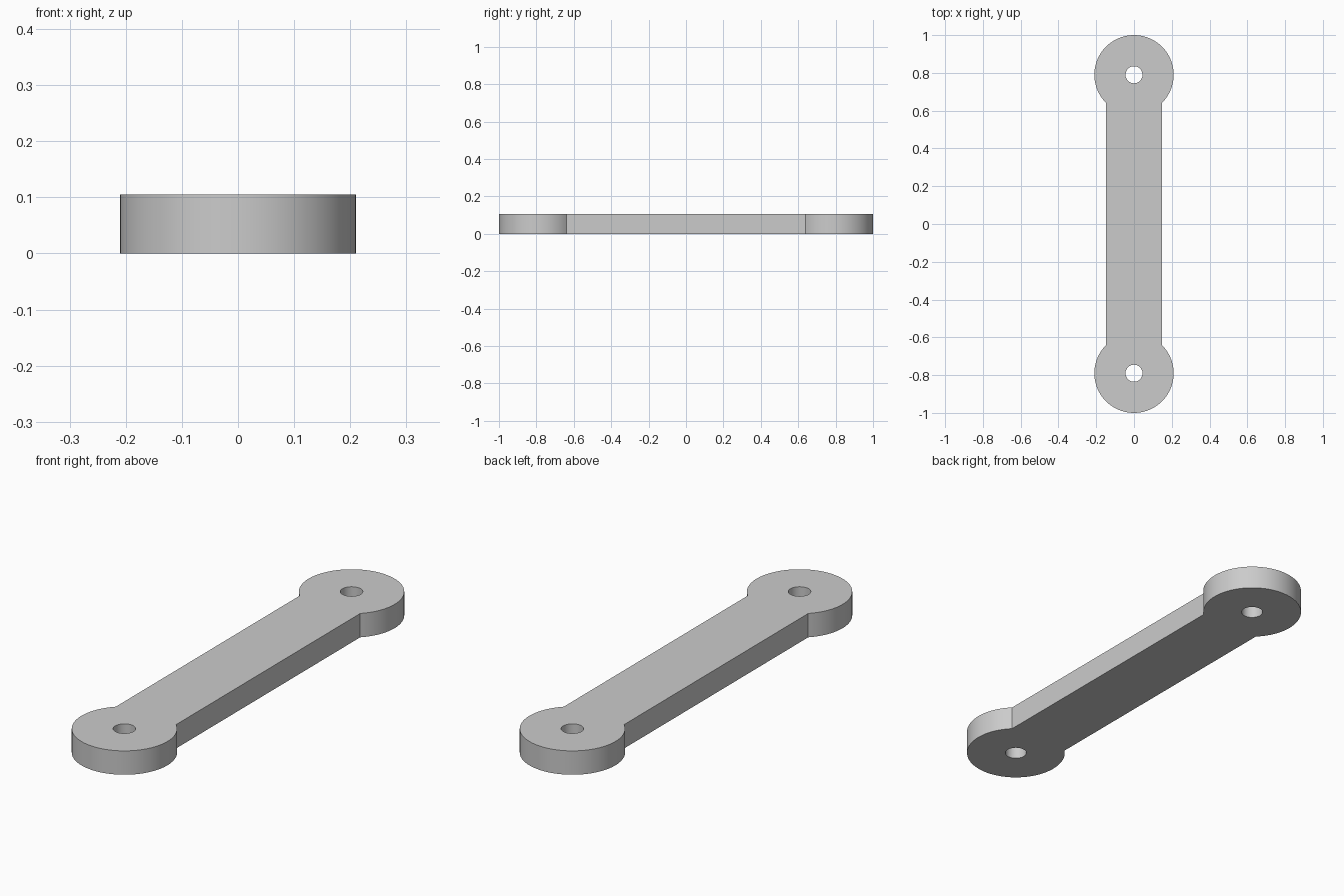
import bpy, bmesh
from math import asin, cos, sin, pi

if "Cube" in bpy.data.objects:
    bpy.data.objects.remove(bpy.data.objects["Cube"], do_unlink=True)

END_RADIUS = 0.21
HALF_WIDTH = 0.147
HOLE_RADIUS = 0.045
HEIGHT = 0.105
CENTRE = 1 - END_RADIUS
SEGMENTS = 64

bm = bmesh.new()


def arc(radius, cy, start, sweep, count):
    """Points along an arc centred on the bar's axis."""
    angles = [start + sweep * i / SEGMENTS for i in range(count)]
    return [(radius * cos(a), cy + radius * sin(a), 0) for a in angles]


def loop(points):
    verts = [bm.verts.new(p) for p in points]
    for a, b in zip(verts, verts[1:] + verts[:1]):
        bm.edges.new((a, b))


# Outline: two round ends that meet the straight sides at a sharp corner
neck = asin(HALF_WIDTH / END_RADIUS)
sweep = 2 * (pi - neck)
loop(arc(END_RADIUS, CENTRE, neck - pi / 2, sweep, SEGMENTS + 1)
     + arc(END_RADIUS, -CENTRE, neck + pi / 2, sweep, SEGMENTS + 1))

# Pin holes
for side in (-1, 1):
    loop(arc(HOLE_RADIUS, side * CENTRE, 0, 2 * pi, SEGMENTS))

bmesh.ops.triangle_fill(bm, edges=bm.edges[:], use_beauty=True, normal=(0, 0, 1))
for face in bm.faces:
    face.normal_update()
    if face.normal.z < 0:
        face.normal_flip()

mesh = bpy.data.meshes.new("link_bar")
bm.to_mesh(mesh)
bm.free()
bar = bpy.data.objects.new("link_bar", mesh)
bpy.context.collection.objects.link(bar)

# Plain grey material
grey = bpy.data.materials.new("plain grey")
grey.use_nodes = True
colour = (0.6, 0.6, 0.6, 1)
grey.diffuse_color = colour
grey.node_tree.nodes["Principled BSDF"].inputs["Base Color"].default_value = colour
mesh.materials.append(grey)

# Thickness, upwards from the ground
solid = bar.modifiers.new("thickness", "SOLIDIFY")
solid.thickness = HEIGHT
solid.offset = 1

bpy.ops.object.select_all(action="DESELECT")
bar.select_set(True)
bpy.context.view_layer.objects.active = bar
bpy.ops.object.modifier_apply(modifier=solid.name)
bpy.ops.object.shade_smooth_by_angle(angle=pi / 6)
